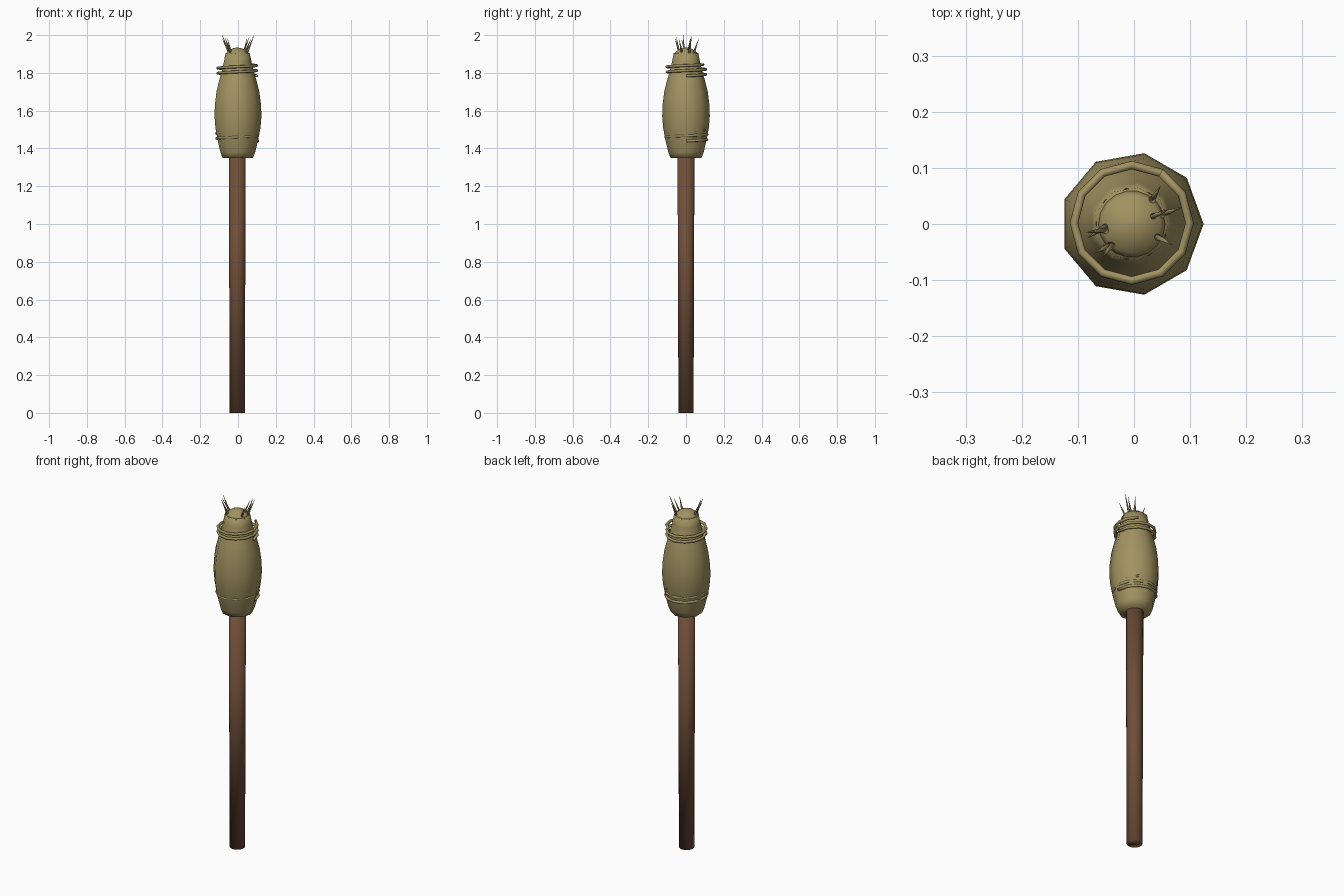
import bpy, bmesh, math
from mathutils import Vector

cube = bpy.data.objects.get("Cube")
if cube:
    bpy.data.objects.remove(cube)

CX = -0.004  # shared axis of the torch


def material(name, rgb):
    m = bpy.data.materials.new(name)
    m.use_nodes = True
    m.diffuse_color = (*rgb, 1)
    m.node_tree.nodes["Principled BSDF"].inputs["Base Color"].default_value = (*rgb, 1)
    return m


straw = material("straw", (0.36, 0.29, 0.12))
wood = material("wood", (0.16, 0.075, 0.04))


def finish(name, bm, mat):
    bmesh.ops.recalc_face_normals(bm, faces=bm.faces)
    mesh = bpy.data.meshes.new(name)
    bm.to_mesh(mesh)
    bm.free()
    mesh.materials.append(mat)
    for p in mesh.polygons:
        p.use_smooth = True
    ob = bpy.data.objects.new(name, mesh)
    bpy.context.collection.objects.link(ob)
    return ob


def skin(bm, rings):
    """Bridge a list of equal vertex rings and cap both ends."""
    for a, b in zip(rings, rings[1:]):
        n = len(a)
        for i in range(n):
            j = (i + 1) % n
            bm.faces.new((a[i], a[j], b[j], b[i]))
    bm.faces.new(rings[0])
    bm.faces.new(rings[-1])


def lathe(name, profile, sides, mat):
    bm = bmesh.new()
    rings = []
    for r, z in profile:
        angles = [math.tau * i / sides for i in range(sides)]
        rings.append([bm.verts.new((CX + r * math.cos(a), r * math.sin(a), z)) for a in angles])
    skin(bm, rings)
    return finish(name, bm, mat)


def coil(name, radius, z0, pitch, turns, tube, steps=12, sides=8):
    """Open wound cord, starting on the +x side and climbing."""
    bm = bmesh.new()
    rings = []
    for k in range(round(turns * steps) + 1):
        a = math.tau * k / steps
        out = Vector((math.cos(a), math.sin(a), 0))
        centre = out * radius + Vector((CX, 0.002, z0 + pitch * k / steps))
        ring = []
        for s in range(sides):
            t = math.tau * s / sides
            ring.append(bm.verts.new(centre + tube * (out * math.cos(t) + Vector((0, 0, math.sin(t))))))
        rings.append(ring)
    skin(bm, rings)
    return finish(name, bm, straw)


def spike(name, base, tip, radius=0.007):
    base, tip = Vector(base), Vector(tip)
    axis = tip - base
    bm = bmesh.new()
    bmesh.ops.create_cone(bm, cap_ends=True, segments=8, radius1=radius, radius2=0.0005,
                          depth=axis.length)
    rot = axis.to_track_quat("Z", "Y").to_matrix()
    for v in bm.verts:
        v.co = rot @ v.co + (base + tip) / 2
    return finish(name, bm, straw)


# Handle, smooth over its caps
lathe("handle", [(0.040, 0), (0.045, 1.42)], 24, wood)

# Nine-sided straw bundle
lathe("straw_bundle", [(0.083, 1.35), (0.095, 1.38), (0.112, 1.45), (0.123, 1.51),
                       (0.128, 1.57), (0.126, 1.63), (0.117, 1.70), (0.102, 1.76),
                       (0.087, 1.81), (0.075, 1.86), (0.066, 1.905)], 9, straw)

# Rounded tip
lathe("bundle_tip", [(0.064, 1.90), (0.052, 1.913), (0.036, 1.925), (0.018, 1.932),
                     (0.003, 1.934)], 18, straw)

# Cord windings: loose at the neck, half sunk near the base
coil("neck_cord", 0.103, 1.785, 0.027, 2.15, 0.0075)
coil("base_cord", 0.109, 1.44, 0.027, 2.15, 0.0075)

# Loose straw ends
ENDS = [((0.030, 0.040), (0.047, 0.067), 1.98), ((0.025, 0.010), (0.060, 0.025), 1.99),
        ((0.046, 0.016), (0.085, 0.030), 2.0), ((0.036, -0.020), (0.068, -0.037), 1.98),
        ((-0.043, 0.000), (-0.083, -0.025), 1.98), ((-0.043, -0.010), (-0.085, -0.015), 2.0),
        ((-0.037, -0.035), (-0.070, -0.052), 1.99), ((-0.036, -0.033), (-0.055, -0.058), 1.98)]
for i, (foot, top, z) in enumerate(ENDS, 1):
    spike(f"straw_end_{i}", (*foot, 1.90), (*top, z))
